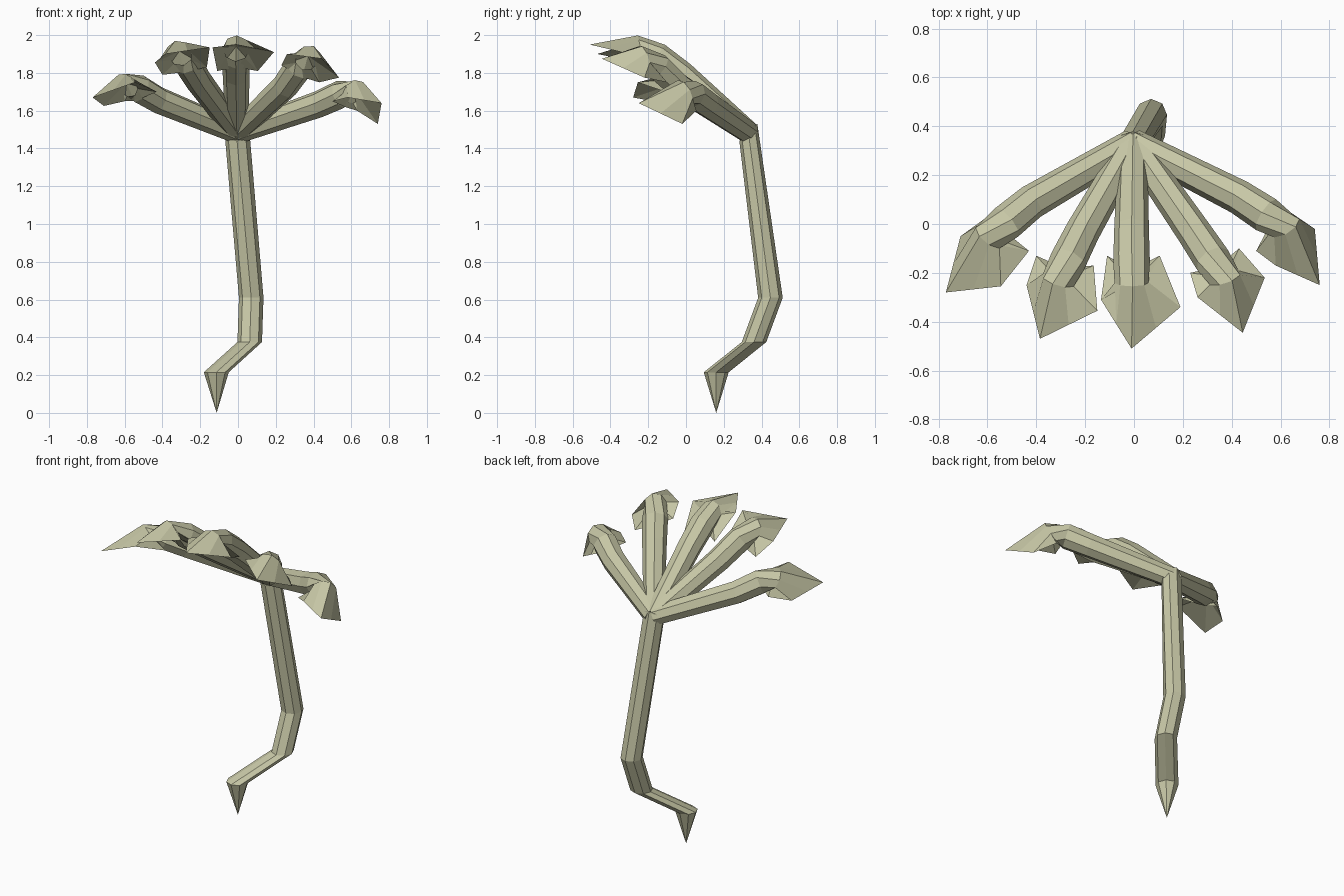
import bpy, bmesh, math
from mathutils import Vector as V

if "Cube" in bpy.data.objects:
    bpy.data.objects.remove(bpy.data.objects["Cube"])

SIDES = 8
mat = bpy.data.materials.new("pale_green")
mat.diffuse_color = (0.57, 0.57, 0.38, 1)
mat.use_nodes = True
mat.node_tree.nodes["Principled BSDF"].inputs["Base Color"].default_value = mat.diffuse_color


def ring(center, normal, right, radius):
    """Octagon of points, starting at the top and turning to the right."""
    t = V(normal).normalized()
    r = (V(right) - t * V(right).dot(t)).normalized()
    up = t.cross(r)
    return [V(center) + radius * (up * math.cos(a) + r * math.sin(a))
            for a in (2 * math.pi * i / SIDES for i in range(SIDES))]


def loft(name, rings, start=None, end=None):
    """Skin a list of rings; close each end with a fan to a point."""
    bm = bmesh.new()
    loops = [[bm.verts.new(p) for p in r] for r in rings]
    for a, b in zip(loops, loops[1:]):
        for i in range(SIDES):
            j = (i + 1) % SIDES
            bm.faces.new((a[i], a[j], b[j], b[i]))
    for point, loop in ((start, loops[0]), (end, loops[-1])):
        if point is not None:
            c = bm.verts.new(point)
            for i in range(SIDES):
                bm.faces.new((c, loop[i], loop[(i + 1) % SIDES]))
    bmesh.ops.recalc_face_normals(bm, faces=bm.faces)
    me = bpy.data.meshes.new(name)
    bm.to_mesh(me)
    bm.free()
    me.materials.append(mat)
    ob = bpy.data.objects.new(name, me)
    bpy.context.collection.objects.link(ob)


# Bent stem with pointed root
X, Z = (1, 0, 0), (0, 0, 1)
loft("stem", [
    ring((-0.115, 0.16, 0.215), Z, X, 0.066),
    ring((0.062, 0.36, 0.375), Z, X, 0.065),
    ring((0.07, 0.447, 0.61), Z, X, 0.065),
    ring((-0.005, 0.33, 1.485), (0, -0.69, 0.72), X, 0.066)],
    start=(-0.113, 0.16, 0), end=(-0.005, 0.32, 1.50))

# Branches: bend, tube end, then rim points: tip, right, back right, back left, left
BRANCHES = {
    "outer_left": [(-0.42, 0.09, 1.655), (-0.59, -0.05, 1.735), (-0.77, -0.28, 1.67),
                   (-0.545, -0.255, 1.75), (-0.43, -0.11, 1.70), (-0.60, 0.03, 1.65), (-0.71, -0.05, 1.625)],
    "inner_left": [(-0.21, -0.03, 1.76), (-0.31, -0.23, 1.905), (-0.385, -0.47, 1.90),
                   (-0.15, -0.355, 1.935), (-0.165, -0.17, 1.83), (-0.40, -0.13, 1.79), (-0.44, -0.25, 1.855)],
    "middle": [(-0.01, -0.02, 1.79), (-0.01, -0.24, 1.93), (-0.01, -0.51, 1.95),
               (0.19, -0.34, 1.91), (0.105, -0.13, 1.81), (-0.11, -0.13, 1.81), (-0.135, -0.31, 1.935)],
    "inner_right": [(0.25, -0.04, 1.73), (0.37, -0.22, 1.88), (0.445, -0.445, 1.875),
                    (0.535, -0.22, 1.775), (0.43, -0.10, 1.75), (0.23, -0.20, 1.84), (0.26, -0.30, 1.90)],
    "outer_right": [(0.43, 0.11, 1.635), (0.615, -0.01, 1.70), (0.76, -0.25, 1.64),
                    (0.74, -0.02, 1.53), (0.63, 0.055, 1.60), (0.50, -0.11, 1.65), (0.58, -0.17, 1.67)],
}
root = V((-0.005, 0.33, 1.485))
for name, pts in BRANCHES.items():
    bend, end, tip, right, back_r, back_l, left = map(V, pts)
    first = bend - root
    level = V((0, 0, 1)).cross(V((first.x, first.y, 0)).normalized())
    swell = bend.lerp(end, 0.6) + V((0, 0, 0.012))
    # underside of the tube stays visible between the two back flaps
    under = bend.lerp(end, 0.75) + V((0, 0, -0.065))
    rim = [tip, (tip + right) / 2, right, back_r, under, back_l, left, (tip + left) / 2]
    # tube bends over and flares into a pointed hood
    loft(name + "_branch", [
        ring(root, first, level, 0.06),
        ring(bend, first + (end - bend), level, 0.071),
        ring(swell, end - bend, level, 0.075),
        ring(end, (tip - end) + V((0, 0, -0.08)), right - left, 0.07),
        rim],
        start=root, end=end + V((0, 0, 0.01)))
